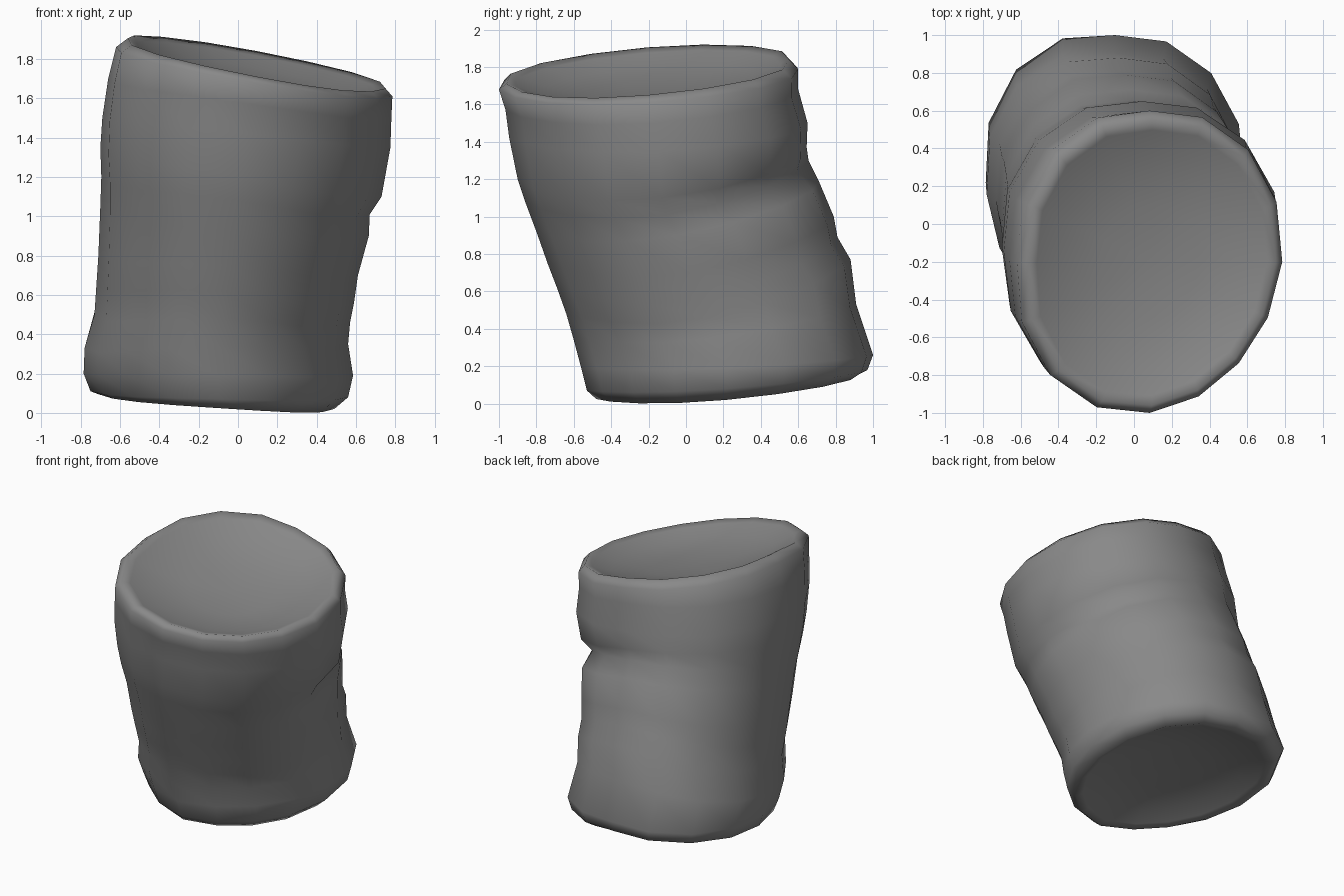
import bpy
import bmesh
from math import cos, sin, pi

old = bpy.data.objects.get("Cube")
if old:
    bpy.data.objects.remove(old, do_unlink=True)

SIDES = 16

# Each ring, top to bottom: (offset, height) at its -x, +x, front and back
RINGS = [
    ((-.56, 1.905), (.75, 1.65), (-.96, 1.71), (.55, 1.84)),  # top lip
    ((-.62, 1.86), (.785, 1.61), (-1, 1.68), (.6, 1.79)),
    ((-.66, 1.7), (.78, 1.5), (-.965, 1.57), (.6, 1.68)),
    ((-.69, 1.5), (.775, 1.35), (-.945, 1.42), (.65, 1.5)),
    ((-.7, 1.35), (.73, 1.1), (-.9, 1.2), (.645, 1.37)),      # fold overhang
    ((-.695, 1.2), (.67, 1.01), (-.86, 1.08), (.655, 1.3)),   # fold crease
    ((-.7, 1.05), (.665, .9), (-.8, .92), (.71, 1.19)),
    ((-.71, .8), (.61, .7), (-.74, .75), (.79, 1)),
    ((-.72, .65), (.59, .56), (-.69, .62), (.81, .89)),
    ((-.73, .5), (.57, .46), (-.64, .48), (.88, .77)),
    ((-.78, .33), (.56, .35), (-.6, .34), (.91, .53)),
    ((-.785, .2), (.585, .19), (-.56, .19), (1, .26)),
    ((-.75, .11), (.56, .08), (-.53, .07), (.97, .18)),
    ((-.71, .095), (.49, .02), (-.48, .025), (.91, .15)),     # bottom lip
]
CREASE = 5

# Corner fullness at the top and the bottom, keyed by (is +x, is back)
CORNERS = {(True, True): (.05, .05), (False, True): (.04, .09),
           (False, False): (.07, -.07), (True, False): (-.05, -.05)}


def blend(low, high, t):
    """Value at t from -1 (low) to 1 (high)."""
    return (low + high) / 2 + (high - low) / 2 * t


def ring_points(n):
    left, right, front, back = RINGS[n]
    points = []
    for i in range(SIDES):
        a = 2 * pi * i / SIDES
        c, s = cos(a), sin(a)
        top, bottom = CORNERS[c > 0, s > 0]
        full = blend(top, bottom, 2 * n / (len(RINGS) - 1) - 1)
        if n == CREASE and c > 0 and s > 0:
            full -= .06
        swell = 1 + full * abs(sin(2 * a))
        x = blend(left[0], right[0], c * swell)
        y = blend(front[0], back[0], s * swell)
        z = ((left[1] + right[1]) / 2 * c * c + (front[1] + back[1]) / 2 * s * s
             + (right[1] - left[1]) / 2 * c + (back[1] - front[1]) / 2 * s)
        points.append((x, y, z))
    return points


def add_ring(bm, points):
    return [bm.verts.new(p) for p in points]


def bridge(bm, upper, lower):
    for i in range(SIDES):
        j = (i + 1) % SIDES
        bm.faces.new((upper[i], lower[i], lower[j], upper[j]))


def dish(bm, lip, depth):
    """Close an end with a shallow hollow inside its lip."""
    centre = sum((v.co for v in lip), lip[0].co * 0) / SIDES
    previous = lip
    for scale, share in ((.93, .15), (.75, .55), (.4, .9)):
        points = [centre.lerp(v.co, scale) for v in lip]
        ring = add_ring(bm, [(p.x, p.y, p.z + depth * share) for p in points])
        bridge(bm, previous, ring)
        previous = ring
    hub = bm.verts.new((centre.x, centre.y, centre.z + depth))
    for i in range(SIDES):
        bm.faces.new((previous[i], hub, previous[(i + 1) % SIDES]))


# Creased cloth tube with hollowed ends
bm = bmesh.new()
loops = [add_ring(bm, ring_points(n)) for n in range(len(RINGS))]
for upper, lower in zip(loops, loops[1:]):
    bridge(bm, upper, lower)
dish(bm, loops[0], -.13)
dish(bm, loops[-1], .1)
bmesh.ops.recalc_face_normals(bm, faces=bm.faces)
for face in bm.faces:
    face.smooth = True

mesh = bpy.data.meshes.new("sleeve")
bm.to_mesh(mesh)
bm.free()
sleeve = bpy.data.objects.new("sleeve", mesh)
bpy.context.collection.objects.link(sleeve)

# Plain grey cloth
grey = bpy.data.materials.new("grey_cloth")
grey.use_nodes = True
colour = (.25, .25, .25, 1)
grey.diffuse_color = colour
grey.node_tree.nodes["Principled BSDF"].inputs["Base Color"].default_value = colour
mesh.materials.append(grey)
